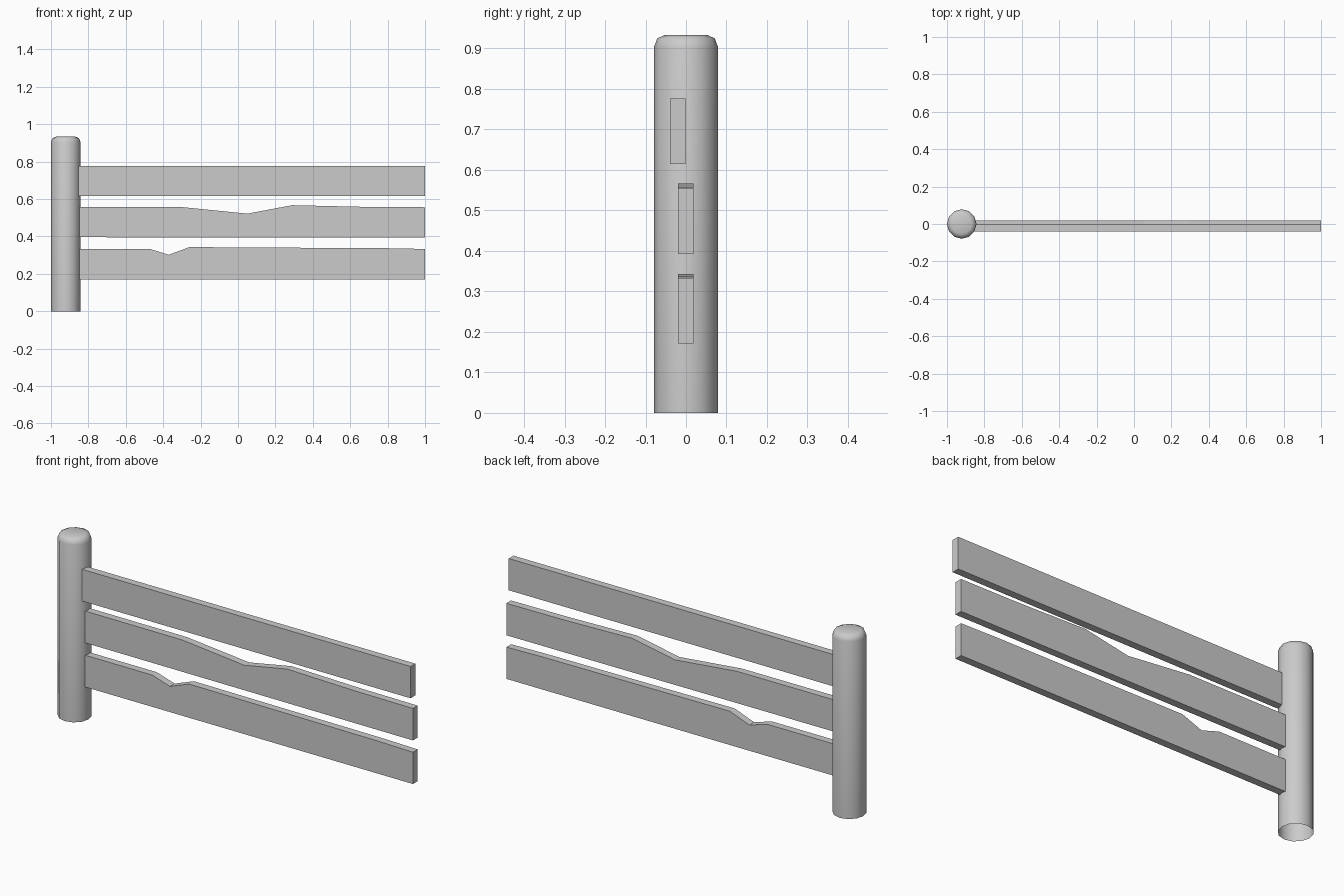
import bpy, math

if "Cube" in bpy.data.objects:
    bpy.data.objects.remove(bpy.data.objects["Cube"])

POST_X = -0.921


def make_object(name, verts, faces):
    mesh = bpy.data.meshes.new(name)
    mesh.from_pydata(verts, [], faces)
    mesh.update()
    obj = bpy.data.objects.new(name, mesh)
    bpy.context.collection.objects.link(obj)
    return obj


def rail(name, outline, y0, y1):
    """Plank: an x/z outline (counter-clockwise from the front) given thickness in y."""
    n = len(outline)
    verts = [(x, y, z) for y in (y0, y1) for x, z in outline]
    faces = [tuple(range(n)), tuple(reversed(range(n, 2 * n)))]
    faces += [(i, i + n, (i + 1) % n + n, (i + 1) % n) for i in range(n)]
    return make_object(name, verts, faces)


# Round post with a softened top and an open base
sides = 12
rings = [(0.079, 0.0), (0.079, 0.904), (0.071, 0.925), (0.053, 0.933)]
verts = [(POST_X + r * math.cos(2 * math.pi * k / sides),
          r * math.sin(2 * math.pi * k / sides), z)
         for r, z in rings for k in range(sides)]
faces = [(j * sides + k, j * sides + (k + 1) % sides,
          (j + 1) * sides + (k + 1) % sides, (j + 1) * sides + k)
         for j in range(len(rings) - 1) for k in range(sides)]
last = (len(rings) - 1) * sides
faces.append(tuple(range(last, last + sides)))
post = make_object("post", verts, faces)
bpy.context.view_layer.objects.active = post
post.select_set(True)
bpy.ops.object.shade_smooth_by_angle(angle=math.radians(60))

# Straight top rail, set slightly forward
rail("top_rail", [(POST_X, 0.615), (1, 0.615), (1, 0.777), (POST_X, 0.777)],
     -0.039, -0.001)

# Middle rail with a wide worn dip
rail("middle_rail", [(POST_X, 0.396), (1, 0.393), (1, 0.556), (0.68, 0.558),
                     (0.29, 0.567), (0.05, 0.522), (-0.30, 0.557),
                     (POST_X, 0.558)], -0.02, 0.018)

# Bottom rail with a narrow notch
rail("bottom_rail", [(POST_X, 0.171), (1, 0.171), (1, 0.333), (0.80, 0.337),
                     (0.06, 0.341), (-0.26, 0.343), (-0.37, 0.302),
                     (-0.47, 0.333), (POST_X, 0.333)], -0.02, 0.018)
